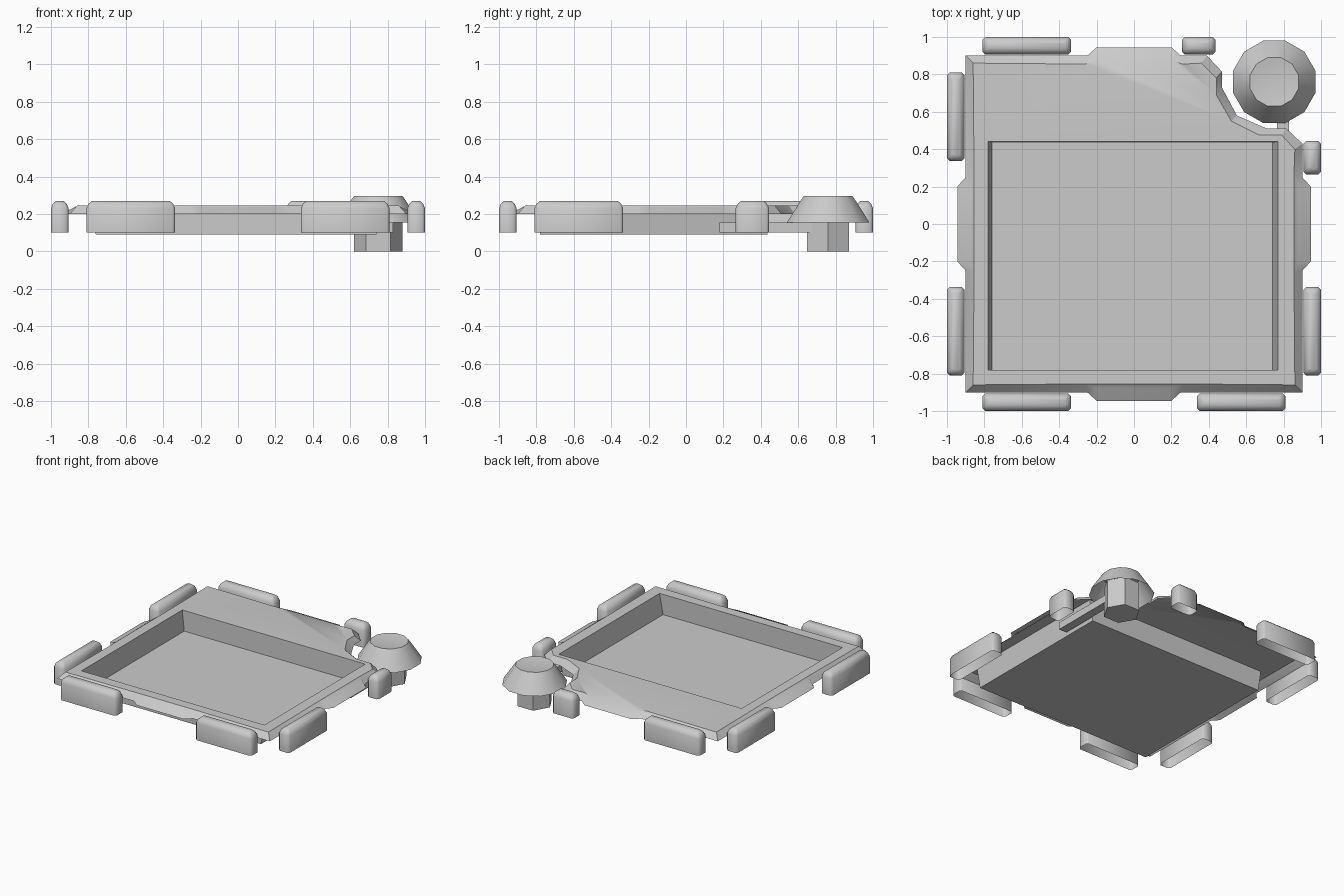
import bpy
import bmesh
from math import cos, sin, pi, radians
from mathutils import Matrix, Vector

default_cube = bpy.data.objects.get("Cube")
if default_cube:
    bpy.data.objects.remove(default_cube, do_unlink=True)

grey = bpy.data.materials.new("plain grey")
grey.use_nodes = True
grey.diffuse_color = (0.6, 0.6, 0.6, 1)
grey.node_tree.nodes["Principled BSDF"].inputs["Base Color"].default_value = (0.6, 0.6, 0.6, 1)


def loft(bm, rings, capped=False):
    """Join matching rings of points with quads, and close the last ring if asked."""
    loops = [[bm.verts.new(p) for p in ring] for ring in rings]
    for low, high in zip(loops, loops[1:]):
        for i in range(len(low)):
            j = (i + 1) % len(low)
            bm.faces.new((low[i], low[j], high[j], high[i]))
    if capped:
        bm.faces.new(loops[-1])
    return loops


def make_object(name, bm, angle=30):
    mesh = bpy.data.meshes.new(name)
    bm.to_mesh(mesh)
    bm.free()
    mesh.materials.append(grey)
    obj = bpy.data.objects.new(name, mesh)
    bpy.context.collection.objects.link(obj)
    bpy.ops.object.select_all(action="DESELECT")
    obj.select_set(True)
    bpy.context.view_layer.objects.active = obj
    bpy.ops.object.shade_smooth_by_angle(angle=radians(angle))
    return obj


def rectangle(x0, x1, y0, y1, z):
    return [(x0, y0, z), (x1, y0, z), (x1, y1, z), (x0, y1, z)]


def circle(centre, radius, z, sides, turn=0):
    angles = [turn + 2 * pi * i / sides for i in range(sides)]
    return [(centre[0] + radius * cos(a), centre[1] + radius * sin(a), z) for a in angles]


# Rim outline: one bulging side turned four times, with a cut-out at one corner
EDGE_Z, TOP_Z, BULGE_Z = 0.2, 0.245, 0.235
outer_side = [(-0.25, -0.9), (-0.2, -0.945), (0.2, -0.945), (0.25, -0.9)]
inner_side = [(-0.26, -0.855), (-0.2, -0.875), (0.2, -0.875), (0.26, -0.855)]
outer_notch = [(0.9, 0.43), (0.815, 0.51), (0.71, 0.51), (0.55, 0.58),
               (0.47, 0.73), (0.47, 0.815), (0.39, 0.9)]
inner_notch = [(0.86, 0.4), (0.79, 0.475), (0.67, 0.475), (0.52, 0.55),
               (0.44, 0.69), (0.44, 0.78), (0.36, 0.86)]


def outline(side, corner, notch, heights):
    points = []
    for turn in range(4):
        spin = Matrix.Rotation(turn * pi / 2, 3, "Z")
        points += [spin @ Vector((x, y, z)) for (x, y), z in zip(side, heights)]
        if turn == 1:
            points += [Vector((x, y, heights[0])) for x, y in notch]
        else:
            points.append(spin @ Vector((corner, -corner, heights[0])))
    # The cut-out follows the left side, so the list stays in order round the plate
    return points


# Plate with sunken tray
bm = bmesh.new()
rim = loft(bm, [outline(outer_side, 0.9, outer_notch, [EDGE_Z] * 4),
                outline(inner_side, 0.86, inner_notch, [TOP_Z, BULGE_Z, BULGE_Z, TOP_Z])])
tray = loft(bm, [rectangle(-0.78, 0.77, -0.78, 0.44, TOP_Z),
                 rectangle(-0.76, 0.74, -0.78, 0.435, 0.09)], capped=True)
borders = []
for ring in (rim[1], tray[0]):
    borders += [bm.edges.get((ring[i - 1], ring[i])) for i in range(len(ring))]
filled = bmesh.ops.triangle_fill(bm, edges=borders, use_beauty=True, normal=(0, 0, 1))
for item in filled["geom"]:
    if isinstance(item, bmesh.types.BMFace):
        item.normal_update()
        if item.normal.z < 0:
            item.normal_flip()
make_object("tray_plate", bm, 25)


# Bumper pads, open underneath, each lying along one side
def pad_ring(half_length, half_width, cut, z):
    a, b = half_length, half_width
    return [(-a + cut, -b, z), (a - cut, -b, z), (a, -b + cut, z), (a, b - cut, z),
            (a - cut, b, z), (-a + cut, b, z), (-a, b - cut, z), (-a, -b + cut, z)]


def make_pad(name, x, y, length, along_y):
    bm = bmesh.new()
    half = length / 2
    loft(bm, [pad_ring(half, 0.047, 0.015, 0.1), pad_ring(half, 0.047, 0.015, 0.23),
              pad_ring(half - 0.012, 0.037, 0.013, 0.255),
              pad_ring(half - 0.03, 0.02, 0.01, 0.27)], capped=True)
    if along_y:
        bm.transform(Matrix.Rotation(pi / 2, 4, "Z"))
    bm.transform(Matrix.Translation((x, y, 0)))
    make_object(name, bm, 50)


LONG, SHORT, OUT, OFF = 0.475, 0.18, 0.953, 0.573
make_pad("front_right_pad", -OFF, -OUT, LONG, False)
make_pad("front_left_pad", OFF, -OUT, LONG, False)
make_pad("back_right_pad", -OFF, OUT, LONG, False)
make_pad("back_left_short_pad", 0.347, OUT, SHORT, False)
make_pad("right_front_pad", -OUT, -OFF, LONG, True)
make_pad("right_back_pad", -OUT, OFF, LONG, True)
make_pad("left_front_pad", OUT, -OFF, LONG, True)
make_pad("left_back_short_pad", OUT, 0.355, SHORT, True)

# Corner knob: hexagonal stem and flared hollow cap
KNOB = (0.75, 0.76)
bm = bmesh.new()
stem = loft(bm, [circle(KNOB, 0.13, z, 6) for z in (0, 0.22)], capped=True)
bm.faces.new(reversed(stem[0]))
make_object("knob_stem", bm)

bm = bmesh.new()
profile = [(0.228, 0.155), (0.15, 0.275), (0.135, 0.295), (0.08, 0.287)]
loft(bm, [circle(KNOB, r, z, 12, pi / 12) for r, z in profile], capped=True)
make_object("knob_cap", bm, 40)

# Arm joining the stem to the tray
bm = bmesh.new()
arm = loft(bm, [rectangle(0.7, 0.83, 0.18, 0.68, z) for z in (0.1, 0.155)], capped=True)
bm.faces.new(reversed(arm[0]))
# Keep the arm clear of the tray's inside
for vert in bm.verts:
    if vert.co.x < 0.75:
        vert.co.x = 0.765
make_object("knob_arm", bm)
